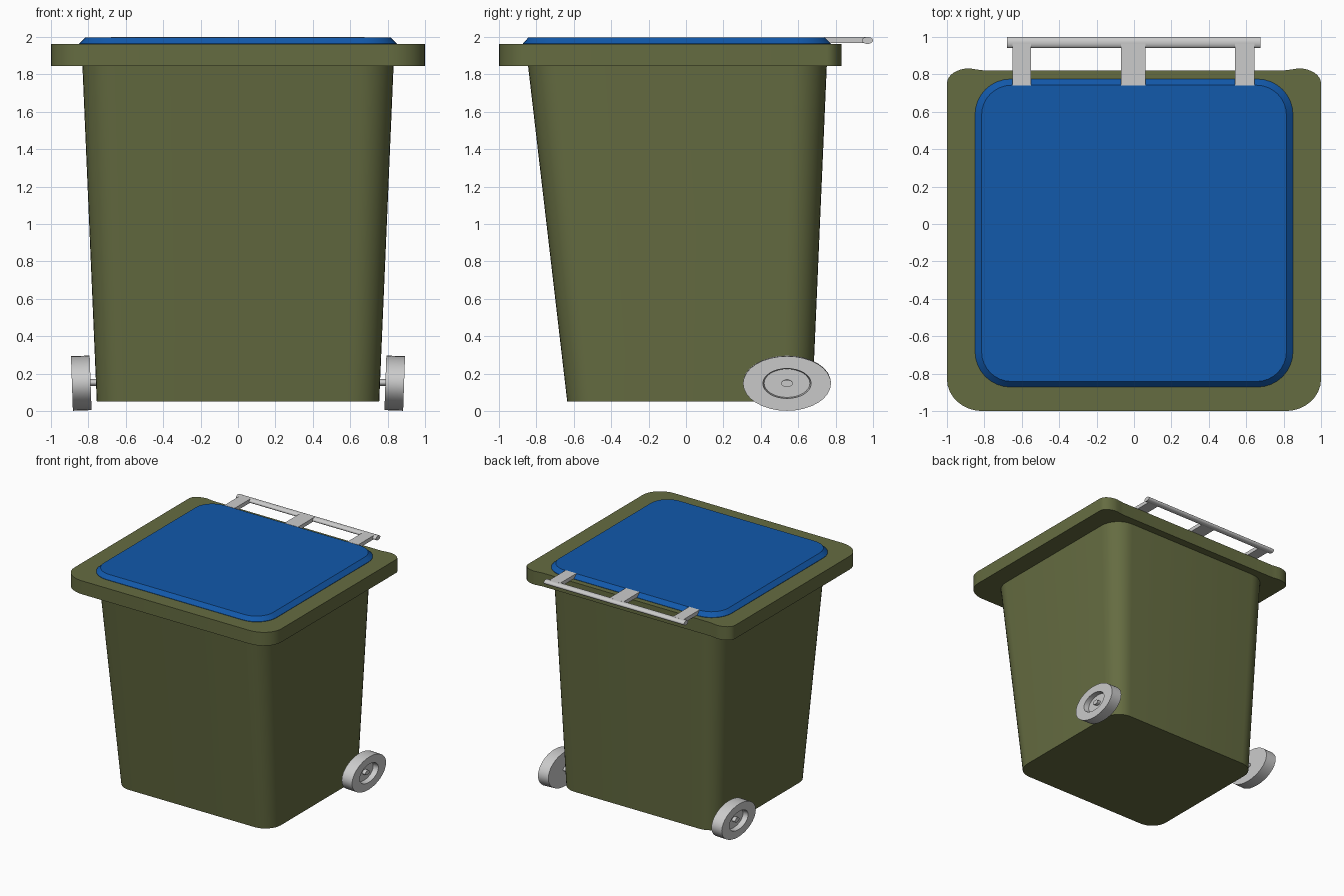
import bpy, bmesh, math
from mathutils import Vector, Matrix

if "Cube" in bpy.data.objects:
    bpy.data.objects.remove(bpy.data.objects["Cube"])


def material(name, rgb):
    m = bpy.data.materials.new(name)
    m.diffuse_color = (*rgb, 1)
    m.use_nodes = True
    m.node_tree.nodes["Principled BSDF"].inputs["Base Color"].default_value = m.diffuse_color
    return m


GREEN = material("olive_plastic", (0.13, 0.15, 0.053))
BLUE = material("blue_plastic", (0.006, 0.10, 0.41))


def loft(name, rings, mat=None, matrix=None):
    """Skin equal-length rings of points and cap both ends."""
    bm = bmesh.new()
    loops = [[bm.verts.new(p) for p in ring] for ring in rings]
    n = len(loops[0])
    for a, b in zip(loops, loops[1:]):
        for i in range(n):
            j = (i + 1) % n
            bm.faces.new((a[i], a[j], b[j], b[i]))
    bm.faces.new(loops[0])
    bm.faces.new(loops[-1])
    if matrix:
        bmesh.ops.transform(bm, matrix=matrix, verts=bm.verts)
    bmesh.ops.recalc_face_normals(bm, faces=bm.faces)
    mesh = bpy.data.meshes.new(name)
    bm.to_mesh(mesh)
    bm.free()
    ob = bpy.data.objects.new(name, mesh)
    bpy.context.collection.objects.link(ob)
    if mat:
        mesh.materials.append(mat)
    bpy.ops.object.select_all(action='DESELECT')
    ob.select_set(True)
    bpy.context.view_layer.objects.active = ob
    bpy.ops.object.shade_smooth_by_angle(angle=math.radians(30))
    return ob


def rounded(z, hx, y0, y1, front, back, seg=8):
    """Rounded rectangle; front and back are (rx, ry) corner radii."""
    pts = []
    for k, (sx, y, sy, r) in enumerate(((1, y1, 1, back), (-1, y1, 1, back),
                                        (-1, y0, -1, front), (1, y0, -1, front))):
        for i in range(seg + 1):
            a = math.pi / 2 * (k + i / seg)
            pts.append(Vector((sx * (hx - r[0]) + r[0] * math.cos(a),
                               y - sy * r[1] + r[1] * math.sin(a), z)))
    return pts


def ellipse(x, ry, rz, n=32):
    return [Vector((x, ry * math.cos(2 * math.pi * i / n),
                    rz * math.sin(2 * math.pi * i / n))) for i in range(n)]


# Tapered body
loft("bin_body", [rounded(0.05, 0.755, -0.635, 0.675, (0.15, 0.15), (0.15, 0.15)),
                  rounded(1.85, 0.832, -0.845, 0.753, (0.18, 0.18), (0.18, 0.18))], GREEN)


# Overhanging rim, with the back edge dipping slightly between the corners
def rim_ring(z):
    pts = rounded(z, 1.0, -1.0, 0.832, (0.19, 0.17), (0.12, 0.08))
    dip = [Vector((x, y, z)) for x, y in
           ((0.84, 0.826), (0.81, 0.822), (-0.81, 0.822), (-0.84, 0.826))]
    return pts[:9] + dip + pts[9:]


loft("rim", [rim_ring(1.845), rim_ring(1.962)], GREEN)

# Chamfered lid
loft("lid", [rounded(1.955, 0.85, -0.872, 0.775, (0.19, 0.19), (0.19, 0.19)),
             rounded(1.965, 0.85, -0.872, 0.775, (0.19, 0.19), (0.19, 0.19)),
             rounded(1.998, 0.815, -0.842, 0.742, (0.16, 0.16), (0.16, 0.16))], BLUE)

# Handle bar and its three struts
loft("handle_bar", [ellipse(x, 0.03, 0.0185, 24) for x in (-0.68, 0.675)],
     matrix=Matrix.Translation((0, 0.97, 1.9815)))
for label, x0, x1 in (("left", -0.65, -0.55), ("middle", -0.07, 0.062), ("right", 0.54, 0.643)):
    loft(label + "_handle_strut",
         [[Vector((x, y, z)) for x, y in ((x0, 0.74), (x1, 0.74), (x1, 0.965), (x0, 0.965))]
          for z in (1.967, 2.0)])

# Wheels: slightly cambered, recessed hub on the outer side, stub axles
RY, RZ = 0.235, 0.146
profile = ((-0.05, 1), (0.05, 1), (0.05, 0.55), (0.005, 0.52), (0.005, 0.13), (0.035, 0.13))
for side, label in ((-1, "left"), (1, "right")):
    place = (Matrix.Scale(side, 4, (1, 0, 0)) @ Matrix.Translation((0.838, 0.54, 0.149))
             @ Matrix.Rotation(math.radians(2), 4, 'Y'))
    loft(label + "_wheel", [ellipse(x, r * RY, r * RZ) for x, r in profile], matrix=place)
    loft(label + "_axle", [ellipse(x, 0.03, 0.019, 24) for x in (0.68, 0.80)],
         matrix=Matrix.Scale(side, 4, (1, 0, 0)) @ Matrix.Translation((0, 0.54, 0.152)))
